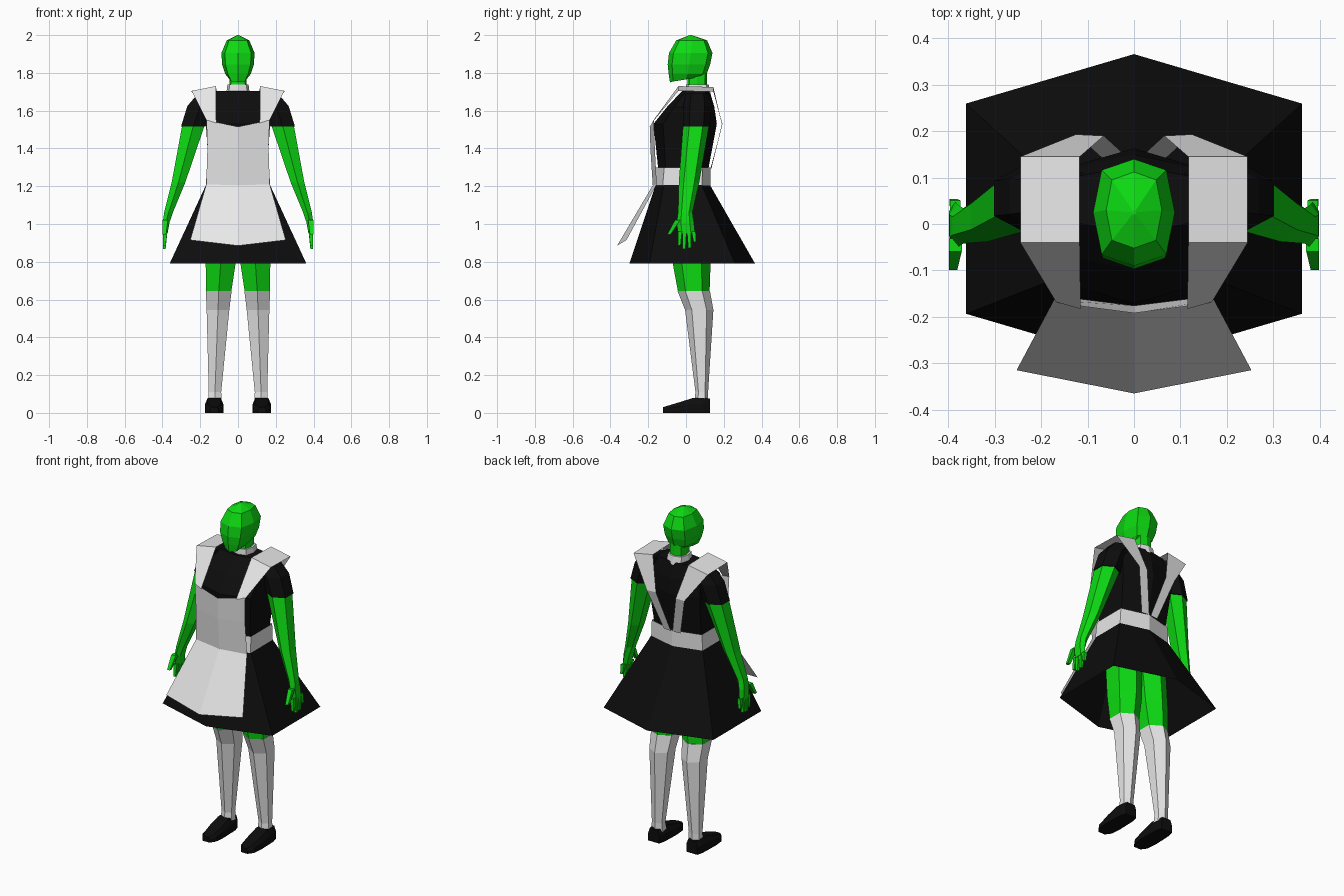
import bpy
import bmesh
from math import sin, cos, pi
from mathutils import Vector

cube = bpy.data.objects.get("Cube")
if cube:
    bpy.data.objects.remove(cube, do_unlink=True)


def material(name, rgb):
    m = bpy.data.materials.new(name)
    m.use_nodes = True
    col = (*rgb, 1)
    m.diffuse_color = col
    bsdf = m.node_tree.nodes["Principled BSDF"]
    bsdf.inputs["Base Color"].default_value = col
    bsdf.inputs["Roughness"].default_value = 0.9
    return m


GREEN = material("green skin", (0.004, 0.7, 0.006))
BLACK = material("black cloth", (0.004, 0.004, 0.004))
WHITE = material("white cloth", (0.8, 0.8, 0.8))


def finish(name, bm, mat, mirror):
    mesh = bpy.data.meshes.new(name)
    bm.to_mesh(mesh)
    bm.free()
    mesh.materials.append(mat)
    ob = bpy.data.objects.new(name, mesh)
    bpy.context.collection.objects.link(ob)
    if mirror:
        mod = ob.modifiers.new("mirror", "MIRROR")
        mod.use_mirror_merge = False
    return ob


def loft(name, rings, mat, mirror=False, caps=True):
    """Skin a tube through closed rings of equal length."""
    bm = bmesh.new()
    loops = [[bm.verts.new(p) for p in ring] for ring in rings]
    n = len(loops[0])
    for a, b in zip(loops, loops[1:]):
        for i in range(n):
            j = (i + 1) % n
            bm.faces.new((a[i], a[j], b[j], b[i]))
    if caps:
        bm.faces.new(loops[0])
        bm.faces.new(loops[-1])
    bmesh.ops.recalc_face_normals(bm, faces=bm.faces)
    return finish(name, bm, mat, mirror)


def sheet(name, rows, mat, mirror=False):
    """Skin an open strip of cloth through rows of points."""
    bm = bmesh.new()
    grid = [[bm.verts.new(p) for p in row] for row in rows]
    for a, b in zip(grid, grid[1:]):
        for i in range(len(a) - 1):
            bm.faces.new((a[i], b[i], b[i + 1], a[i + 1]))
    return finish(name, bm, mat, mirror)


def hexa(z, cx, w, yf, yb, inset=0.15):
    """Six-sided ring with a ridge at the front and the back."""
    k = (yb - yf) * inset
    return [(cx, yf, z), (cx + w, yf + k, z), (cx + w, yb - k, z),
            (cx, yb, z), (cx - w, yb - k, z), (cx - w, yf + k, z)]


def octa(z, w, yf, yb, tilt=0.0):
    """Eight-sided ring, optionally raised towards the back."""
    cy, h = (yf + yb) / 2, (yb - yf) / 2
    pts = []
    for i in range(8):
        a = i * pi / 4
        s = 1.12 if i % 2 else 1
        pts.append((w * s * sin(a), cy - h * s * cos(a), z - tilt * cos(a)))
    return pts


def limb(name, specs, mat):
    loft(name, [hexa(*s, inset=0.24) for s in specs], mat, mirror=True)


# Head, neck and collar
loft("head", [octa(1.765, 0.045, -0.085, 0.08, 0.015),
              octa(1.795, 0.068, -0.092, 0.11),
              octa(1.845, 0.084, -0.097, 0.128),
              octa(1.905, 0.088, -0.09, 0.14),
              octa(1.972, 0.06, -0.052, 0.112),
              octa(2.0, 0.004, 0.02, 0.03)], GREEN)
loft("neck", [octa(1.68, 0.046, 0.005, 0.11), octa(1.80, 0.046, 0.01, 0.11)], GREEN)
loft("collar", [octa(1.69, 0.062, -0.005, 0.13), octa(1.738, 0.056, 0.0, 0.12)], WHITE)

# Dress
loft("bodice", [hexa(1.21, 0, 0.16, -0.155, 0.12),
                hexa(1.30, 0, 0.155, -0.148, 0.12),
                hexa(1.53, 0, 0.17, -0.172, 0.163),
                hexa(1.62, 0, 0.175, -0.10, 0.15),
                hexa(1.705, 0, 0.12, -0.02, 0.125)], BLACK)
limb("sleeves", [(1.515, 0.237, 0.065, -0.017, 0.127),
                 (1.625, 0.2, 0.068, -0.015, 0.135),
                 (1.692, 0.14, 0.07, 0.0, 0.122)], BLACK)
loft("skirt", [hexa(1.21, 0, 0.168, -0.16, 0.125),
               hexa(0.79, 0, 0.362, -0.30, 0.366, 0.16)], BLACK, caps=False)
loft("waistband", [hexa(1.205, 0, 0.17, -0.168, 0.13),
                   hexa(1.30, 0, 0.165, -0.158, 0.13)], WHITE, caps=False)

# Apron: half width, edge y, centre y, edge z, centre z
apron = [(0.167, -0.17, -0.192, 1.55, 1.515),
         (0.162, -0.165, -0.188, 1.40, 1.39),
         (0.168, -0.155, -0.176, 1.21, 1.205),
         (0.253, -0.315, -0.365, 0.915, 0.885)]
sheet("apron", [[(-w, ye, ze), (0, yc, zc), (w, ye, ze)]
                for w, ye, yc, ze, zc in apron], WHITE)

# Shoulder straps, from the bib over the shoulder to the back of the waist
sheet("straps", [[(0.168, -0.168, 1.55), (0.115, -0.183, 1.535)],
                 [(0.245, -0.04, 1.705), (0.117, -0.04, 1.73)],
                 [(0.245, 0.145, 1.70), (0.117, 0.145, 1.725)],
                 [(0.125, 0.193, 1.53), (0.065, 0.19, 1.53)],
                 [(0.055, 0.13, 1.295), (0.005, 0.135, 1.295)]], WHITE, mirror=True)

# Arms and hands
limb("arms", [(1.53, 0.234, 0.06, -0.015, 0.124),
              (1.22, 0.315, 0.036, -0.038, 0.07),
              (1.06, 0.368, 0.023, -0.042, 0.034)], GREEN)
limb("palms", [(1.06, 0.368, 0.023, -0.042, 0.034),
               (1.01, 0.38, 0.018, -0.05, 0.042),
               (0.95, 0.386, 0.013, -0.042, 0.048)], GREEN)


def finger(name, start, end, r):
    rings = []
    for (y, z), x, k in ((start, 0.385, r), (end, 0.39, r * 0.65)):
        rings.append([(x + k * dx, y + k * dy, z) for dx, dy in
                      ((-1, -1), (1, -1), (1, 1), (-1, 1))])
    loft(name, rings, GREEN, mirror=True)


tips = [(-0.036, 0.885), (-0.01, 0.868), (0.019, 0.873), (0.047, 0.905)]
for i, tip in enumerate(tips):
    finger(f"fingers_{i + 1}", (-0.032 + 0.024 * i, 0.96), tip, 0.011)
finger("thumbs", (-0.045, 1.02), (-0.09, 0.945), 0.014)

# Legs: bare thighs, then stockings
limb("thighs", [(1.0, 0.085, 0.083, -0.09, 0.12),
                (0.79, 0.092, 0.079, -0.07, 0.13),
                (0.645, 0.102, 0.067, -0.043, 0.125)], GREEN)
limb("stockings", [(0.645, 0.102, 0.068, -0.045, 0.127),
                   (0.545, 0.106, 0.06, -0.005, 0.145),
                   (0.11, 0.122, 0.033, 0.05, 0.117),
                   (0.06, 0.122, 0.036, 0.045, 0.118)], WHITE)

# Shoes: y, half width, top height
shoe = [(0.126, 0.036, 0.075), (0.09, 0.046, 0.08), (0.04, 0.048, 0.08),
        (-0.03, 0.05, 0.058), (-0.09, 0.044, 0.04), (-0.122, 0.022, 0.03)]
loft("shoes", [[(0.126 - w, y, 0), (0.126 + w, y, 0), (0.126 + w, y, h * 0.6),
                (0.126 + w * 0.7, y, h), (0.126 - w * 0.7, y, h),
                (0.126 - w, y, h * 0.6)] for y, w, h in shoe], BLACK, mirror=True)
